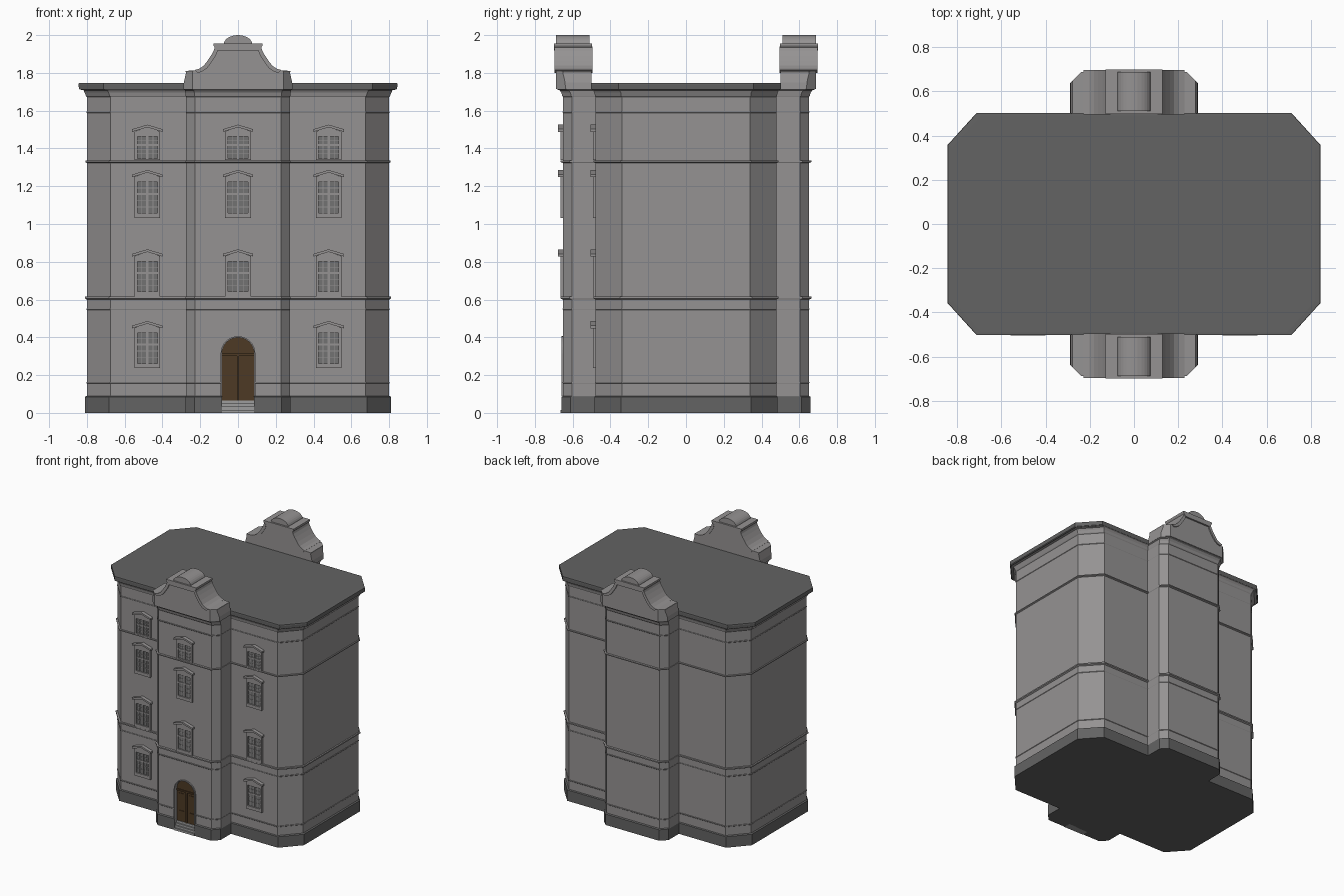
import bpy, bmesh, math

if "Cube" in bpy.data.objects:
    bpy.data.objects.remove(bpy.data.objects["Cube"])


def material(name, rgb):
    m = bpy.data.materials.new(name)
    m.diffuse_color = (*rgb, 1)
    m.use_nodes = True
    m.node_tree.nodes["Principled BSDF"].inputs["Base Color"].default_value = m.diffuse_color
    return m


WALL = material("grey plaster", (0.30, 0.29, 0.29))
DARK = material("dark stone", (0.125, 0.125, 0.125))
TRIM = material("light trim", (0.34, 0.34, 0.34))
GLASS = material("window grey", (0.17, 0.17, 0.17))
WOOD = material("brown door", (0.075, 0.042, 0.018))


def finish(bm, name, *mats):
    bmesh.ops.recalc_face_normals(bm, faces=bm.faces)
    me = bpy.data.meshes.new(name)
    bm.to_mesh(me)
    bm.free()
    for m in mats:
        me.materials.append(m)
    ob = bpy.data.objects.new(name, me)
    bpy.context.collection.objects.link(ob)
    return ob


def loft(bm, rings):
    """Skin closed rings of equal length and cap both ends."""
    rows = [[bm.verts.new(p) for p in r] for r in rings]
    n = len(rows[0])
    for a, b in zip(rows, rows[1:]):
        for i in range(n):
            j = (i + 1) % n
            bm.faces.new((a[i], a[j], b[j], b[i]))
    bm.faces.new(rows[0])
    bm.faces.new(rows[-1])


def prism(bm, pts, y0, y1):
    """Extrude an outline in x-z from y0 to y1."""
    loft(bm, [[(x, y, z) for x, z in pts] for y in (y0, y1)])


def box(bm, x0, x1, y0, y1, z0, z1):
    prism(bm, [(x0, z0), (x1, z0), (x1, z1), (x0, z1)], y0, y1)


def four_way(quarter):
    """Mirror a quarter outline into a full closed loop."""
    right = quarter[::-1] + [(x, -y) for x, y in quarter]
    return right + [(-x, y) for x, y in right[::-1]]


def ring(outline, z, sx, sy):
    return [(x * sx, y * sy, z) for x, y in outline]


MAIN = [(0.80, 0.34), (0.675, 0.478)]
PLAN = four_way(MAIN + [(0.275, 0.478), (0.275, 0.603), (0.228, 0.65)])


def ledge(z, h, sx, sy):
    return [(z - h, 1, 1), (z - h * 0.6, sx, sy), (z, sx, sy), (z + 0.001, 1, 1)]


# body with plinth, string courses and flared cornice
levels = [(0, 1.0125, 1.016), (0.085, 1.0125, 1.016), (0.09, 1, 1)]
levels += ledge(0.163, 0.008, 1.004, 1.006)
levels += ledge(0.552, 0.008, 1.003, 1.004)
levels += ledge(0.615, 0.016, 1.012, 1.024)
levels += ledge(1.335, 0.012, 1.010, 1.022)
levels += ledge(1.595, 0.008, 1.003, 1.004)
levels += [(1.672, 1, 1), (1.678, 1.006, 1.008), (1.695, 1.015, 1.015),
           (1.708, 1.022, 1.03), (1.713, 1.05, 1.05), (1.718, 1.05, 1.05)]
bm = bmesh.new()
loft(bm, [ring(PLAN, *l) for l in levels])
body = finish(bm, "building_body", WALL, DARK)
for p in body.data.polygons:
    p.material_index = int(p.center.z < 0.089)


def arch(r, z0, spring, n=16):
    return [(r, z0)] + [(r * math.cos(math.pi * i / n), spring + r * math.sin(math.pi * i / n))
                        for i in range(n + 1)] + [(-r, z0)]


# arched doorway recess
bm = bmesh.new()
prism(bm, arch(0.086, -0.02, 0.314), -0.75, -0.615)
cutter = finish(bm, "door_cutter")
cutter.hide_render = True
mod = body.modifiers.new("doorway", 'BOOLEAN')
mod.operation, mod.solver, mod.object = 'DIFFERENCE', 'EXACT', cutter
bpy.context.view_layer.objects.active = body
bpy.ops.object.modifier_apply(modifier=mod.name)
bpy.data.objects.remove(cutter)

# door leaves with transom, centre post and panels
bm = bmesh.new()
prism(bm, arch(0.085, 0.06, 0.314), -0.63, -0.61)
box(bm, -0.085, 0.085, -0.638, -0.62, 0.302, 0.314)
box(bm, -0.006, 0.006, -0.638, -0.62, 0.065, 0.302)
for s in (-1, 1):
    for z0, z1 in ((0.085, 0.15), (0.17, 0.285)):
        x0, x1 = sorted((s * 0.022, s * 0.068))
        box(bm, x0, x1, -0.634, -0.62, z0, z1)
finish(bm, "door", WOOD)

# door surround
bm = bmesh.new()
outer, inner = arch(0.092, 0.09, 0.314), arch(0.085, 0.09, 0.314)
prism(bm, outer + inner[::-1], -0.66, -0.64)
finish(bm, "door_surround", WALL)

# entrance steps
bm = bmesh.new()
for i in range(4):
    box(bm, -0.0855, 0.0855, -0.664 + 0.010 * i, -0.61, 0, 0.0165 * (i + 1))
finish(bm, "entrance_steps", TRIM)

# flat roof slab
bm = bmesh.new()
SLAB = four_way(MAIN)
loft(bm, [ring(SLAB, *l) for l in ((1.711, 1.045, 1.045), (1.716, 1.053, 1.051),
                                   (1.738, 1.055, 1.052), (1.746, 1.053, 1.05), (1.747, 1.026, 1.025))])
finish(bm, "roof_slab", DARK)

# curved gables, front and back
CURVE = [(0.225, 1.812), (0.20, 1.82), (0.178, 1.835), (0.158, 1.86),
         (0.138, 1.89), (0.124, 1.915), (0.118, 1.938)]
STEPS = [(0.289, 1.715), (0.287, 1.75), (0.275, 1.80), (0.278, 1.811)] + CURVE


def gable_ring(w, z, s):
    c, yf = min(w, 0.24), 0.687
    half = [(w, 0.50), (w, yf - max(0, w - 0.24)), (c, yf)]
    loop = half + [(-x, y) for x, y in half[::-1]]
    return [(x, s * y, z) for x, y in loop]


for s, side in ((-1, "front"), (1, "back")):
    bm = bmesh.new()
    loft(bm, [gable_ring(w, z, s) for w, z in STEPS])
    finish(bm, side + "_gable", WALL)

    # raised rim along each curve
    bm = bmesh.new()
    for m in (-1, 1):
        rim = [(m * (w + 0.004), z + 0.003) for w, z in CURVE]
        rim += [(m * (w - 0.012), z - 0.012) for w, z in CURVE[::-1]]
        prism(bm, rim, s * 0.496, s * 0.696)
    finish(bm, side + "_gable_rim", WALL)

    # cap moulding and rounded crest
    bm = bmesh.new()
    prism(bm, [(-0.112, 1.918), (0.112, 1.918), (0.13, 1.945), (0.13, 1.956),
               (-0.13, 1.956), (-0.13, 1.945)], s * 0.498, s * 0.70)
    crest = [(0.076 * math.cos(math.pi * i / 14), 1.95 + 0.05 * math.sin(math.pi * i / 14))
             for i in range(15)]
    prism(bm, crest, s * 0.512, s * 0.688)
    finish(bm, side + "_gable_cap", WALL)

# windows on the front: frames, panes, glazing bars and pointed hoods
frames, panes, bars, hoods = (bmesh.new() for _ in range(4))
ROWS = [(0.237, 0.45), (0.617, 0.83), (1.032, 1.25), (1.338, 1.49)]
for x in (-0.48, 0, 0.48):
    y = -0.65 if x == 0 else -0.478
    for k, (z0, z1) in enumerate(ROWS):
        if x == 0 and k == 0:
            continue
        a, b = z0 + (0.01 if k == 3 else 0.025), z1 - 0.028
        for m in (-1, 1):
            u, v = sorted((x + m * 0.053, x + m * 0.068))
            box(frames, u, v, y - 0.014, y + 0.01, z0, z1)
        box(frames, x - 0.053, x + 0.053, y - 0.014, y + 0.01, z0, a)
        box(frames, x - 0.053, x + 0.053, y - 0.014, y + 0.01, b, z1)
        prism(frames, [(x - 0.068, z1), (x + 0.068, z1), (x, z1 + 0.024)], y - 0.014, y + 0.01)
        box(panes, x - 0.053, x + 0.053, y - 0.004, y + 0.004, a, b)
        t = a + (b - a) * 0.62
        box(bars, x - 0.006, x + 0.006, y - 0.011, y, a, b)
        box(bars, x - 0.053, x + 0.053, y - 0.011, y, t - 0.005, t + 0.005)
        for m in (-1, 1):
            box(bars, x + m * 0.03 - 0.0015, x + m * 0.03 + 0.0015, y - 0.007, y, a, b)
        for f in (0.2, 0.41, 0.81):
            z = a + (b - a) * f
            box(bars, x - 0.053, x + 0.053, y - 0.007, y, z - 0.0015, z + 0.0015)
        prism(hoods, [(x - 0.08, z1 - 0.002), (x, z1 + 0.022), (x + 0.08, z1 - 0.002),
                      (x + 0.08, z1 + 0.012), (x, z1 + 0.036), (x - 0.08, z1 + 0.012)],
              y - 0.027, y + 0.01)
finish(frames, "window_frames", WALL)
finish(panes, "window_panes", GLASS)
finish(bars, "window_bars", WALL)
finish(hoods, "window_hoods", WALL)
